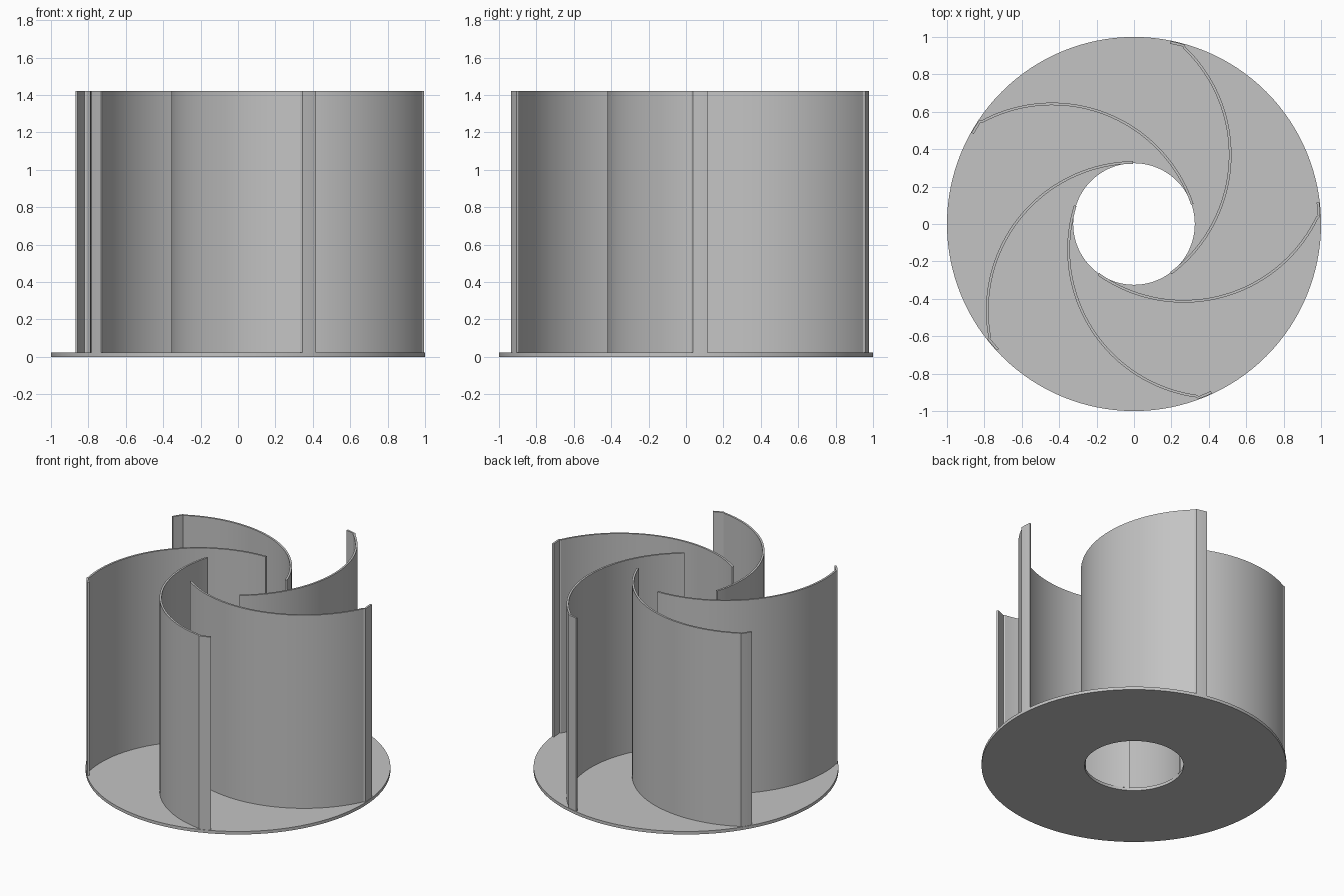
import bpy, bmesh
from math import sin, cos, radians, pi
from mathutils import Vector

cube = bpy.data.objects.get("Cube")
if cube:
    bpy.data.objects.remove(cube)

BLADES, PLATE, TOP = 5, 0.022, 1.42
HOLE, THICK = 0.325, 0.014

grey = bpy.data.materials.new("plain_grey")
grey.use_nodes = True
colour = (0.55, 0.55, 0.55, 1)
grey.diffuse_color = colour
grey.node_tree.nodes["Principled BSDF"].inputs["Base Color"].default_value = colour


def polar(radius, angle):
    return Vector((radius * cos(angle), radius * sin(angle)))


def finish(name, bm):
    bmesh.ops.recalc_face_normals(bm, faces=bm.faces)
    mesh = bpy.data.meshes.new(name)
    bm.to_mesh(mesh)
    bm.free()
    obj = bpy.data.objects.new(name, mesh)
    bpy.context.collection.objects.link(obj)
    mesh.materials.append(grey)
    bpy.ops.object.select_all(action='DESELECT')
    obj.select_set(True)
    bpy.context.view_layer.objects.active = obj
    bpy.ops.object.shade_smooth_by_angle(angle=radians(20))
    return obj


def sweep(bm, sections, closed):
    """Skin a row of four-cornered sections; cap the ends if it is open."""
    rows = [[bm.verts.new(p) for p in s] for s in sections]
    pairs = list(zip(rows, rows[1:]))
    if closed:
        pairs.append((rows[-1], rows[0]))
    else:
        bm.faces.new(rows[0])
        bm.faces.new(rows[-1])
    for a, b in pairs:
        for i in range(4):
            j = (i + 1) % 4
            bm.faces.new((a[i], a[j], b[j], b[i]))


def section(inner, outer, low, high):
    return [(*inner, low), (*outer, low), (*outer, high), (*inner, high)]


# Round base plate with a central hole
bm = bmesh.new()
steps = 128
sweep(bm, [section(polar(HOLE, 2 * pi * i / steps), polar(1, 2 * pi * i / steps), 0, PLATE)
           for i in range(steps)], True)
finish("base_plate", bm)

# Blade path: an arc from the hole to the rim, then a short lip along the rim
centre_angle = radians(54.8)
centre = polar(0.462, centre_angle)
arc_start, arc_end = centre_angle + pi, centre_angle + radians(279.5)
path = [centre + polar(0.791, arc_start + (arc_end - arc_start) * i / 40) for i in range(41)]
path = [p for p in path if p.length < 0.985]
path += [polar(0.99, radians(a)) for a in (2.4, 3.8, 5.2, 6.7)]


def blade_sections(turn):
    sections = []
    for i, p in enumerate(path):
        before = (p - path[i - 1]).normalized() if i else Vector((0, 0))
        after = (path[i + 1] - p).normalized() if i + 1 < len(path) else Vector((0, 0))
        along = (before + after).normalized()
        side = Vector((along.y, -along.x)) * THICK / 2
        corners = []
        for q in (p - side, p + side):
            corners.append((q.x * cos(turn) - q.y * sin(turn), q.x * sin(turn) + q.y * cos(turn)))
        sections.append(section(*corners, PLATE - 0.002, TOP))
    return sections


# Five identical curved blades around the hole
for k in range(BLADES):
    bm = bmesh.new()
    sweep(bm, blade_sections(2 * pi * k / BLADES), False)
    finish(f"curved_blade_{k + 1}", bm)
